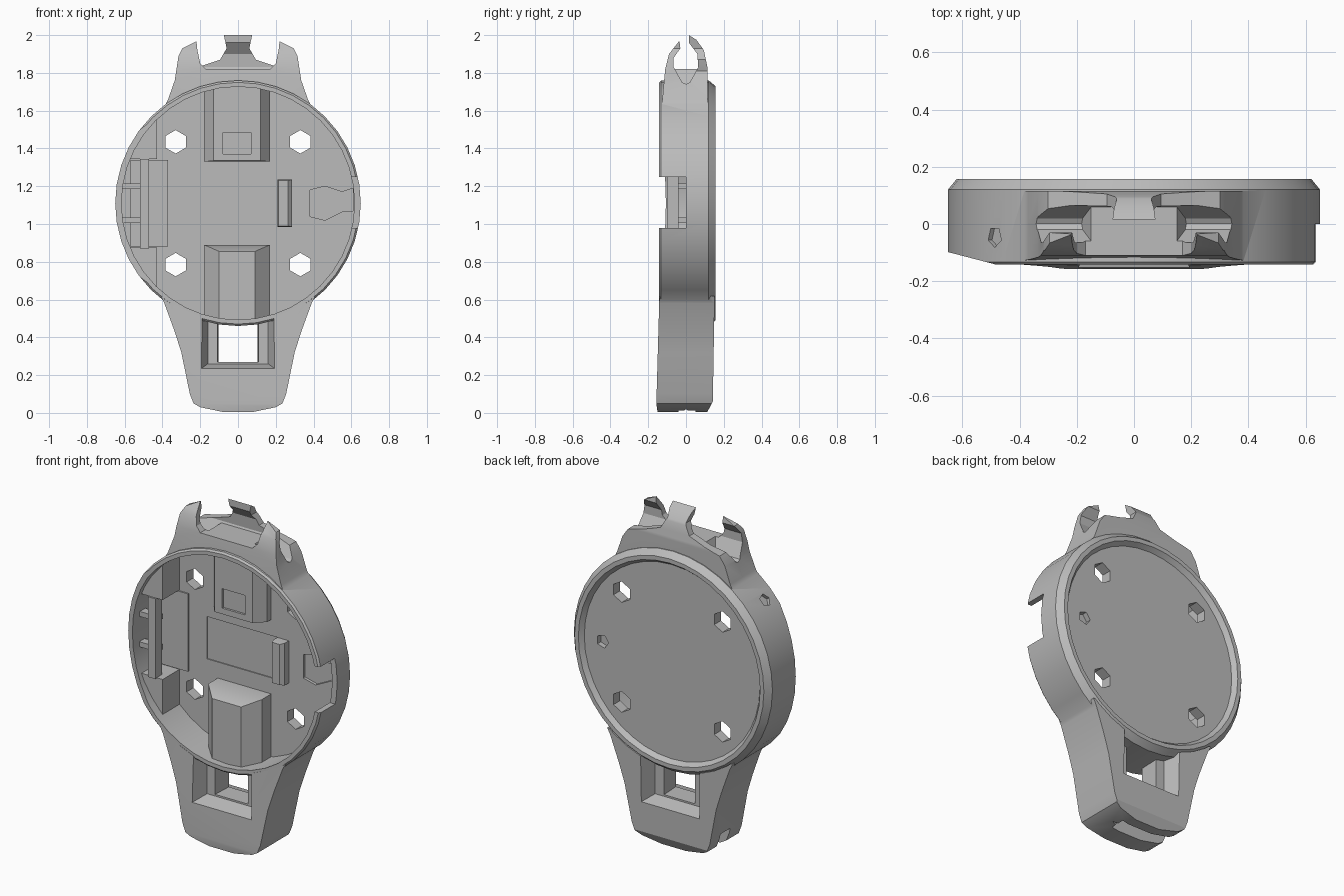
import bpy, bmesh, math
from mathutils import Matrix, Vector

cube = bpy.data.objects.get("Cube")
if cube:
    bpy.data.objects.remove(cube)

grey = bpy.data.materials.new("mid_grey_plastic")
grey.use_nodes = True
GREY = (0.5, 0.5, 0.5, 1)
grey.diffuse_color = GREY
grey.node_tree.nodes["Principled BSDF"].inputs["Base Color"].default_value = GREY
CZ = 1.11     # height of the dish centre
FLOOR = 0.068  # depth of the dish floor


def finish(name, bm):
    bmesh.ops.remove_doubles(bm, verts=bm.verts, dist=1e-5)
    bmesh.ops.recalc_face_normals(bm, faces=bm.faces)
    mesh = bpy.data.meshes.new(name)
    bm.to_mesh(mesh)
    bm.free()
    obj = bpy.data.objects.new(name, mesh)
    obj.data.materials.append(grey)
    bpy.context.collection.objects.link(obj)
    return obj


def loft(name, sections, axis="y"):
    """Solid through equal-length outlines; each section is (depth, points)."""
    place = {"x": lambda d, u, v: (d, u, v), "y": lambda d, u, v: (u, d, v),
             "z": lambda d, u, v: (u, v, d)}[axis]
    bm = bmesh.new()
    rings = [[bm.verts.new(place(d, u, v)) for u, v in pts] for d, pts in sections]
    for a, b in zip(rings, rings[1:]):
        for i in range(len(a)):
            j = (i + 1) % len(a)
            bm.faces.new((a[i], a[j], b[j], b[i]))
    bm.faces.new(rings[0])
    bm.faces.new(rings[-1])
    return finish(name, bm)


def prism(name, pts, lo, hi, axis="y"):
    return loft(name, [(lo, pts), (hi, pts)], axis)


def rect(x0, x1, z0, z1):
    return [(x0, z0), (x1, z0), (x1, z1), (x0, z1)]


def ngon(x, z, r, n=6, turn=0.5):
    return [(x + r * math.cos(math.tau * (i + turn) / n),
             z + r * math.sin(math.tau * (i + turn) / n)) for i in range(n)]


def mirrored(half):
    """Close a half outline by reflecting it across x = 0."""
    return half + [(-x, z) for x, z in reversed(half)]


def disc(name, sections, steps=40):
    """Solid of stacked circles about the dish axis; sections are (radius, y)."""
    return loft(name, [(y, ngon(0, CZ, r, steps, 0)) for r, y in sections])


def combine(target, tool, operation="DIFFERENCE"):
    mod = target.modifiers.new("join", "BOOLEAN")
    mod.operation, mod.object, mod.solver = operation, tool, "EXACT"
    bpy.context.view_layer.objects.active = target
    bpy.ops.object.modifier_apply(modifier=mod.name)
    bpy.data.objects.remove(tool)


# Dish: chamfered back ring, sunken back plate, open cavity
case = disc("case", [(0.64, -0.142), (0.65, -0.132), (0.65, 0.12), (0.62, 0.157),
                     (0.595, 0.157), (0.575, 0.13)])
combine(case, disc("cavity", [(0.617, -0.3), (0.617, FLOOR)]))
# sloped right rim and left side notch
combine(case, prism("rim_wedge", [(-0.47, -0.3), (-0.47, -0.145), (-0.7, -0.085), (-0.7, -0.3)], 0.4, 1.8, "z"))
combine(case, prism("side_notch", rect(0.55, 0.8, 0.98, 1.25), -0.3, 0))

# Lower lug: front outline trimmed by a side profile
lower = prism("lower_lug", mirrored([(0.41, 0.62), (0.39, 0.58), (0.335, 0.43), (0.3, 0.32),
                                     (0.255, 0.1), (0.235, 0.05), (0.2, 0.03), (0.08, 0.005)]), -0.2, 0.2)
combine(lower, prism("trim", [(-0.14, 0.65), (-0.157, 0.05), (-0.15, 0), (-0.03, 0), (0, 0.02),
                              (0.03, 0), (0.11, 0), (0.142, 0.06), (0.152, 0.65)], -1, 1, "x"), "INTERSECT")
wide, narrow = rect(-0.2, 0.2, 0.23, 0.56), rect(-0.16, 0.16, 0.26, 0.56)
for side in (-1, 1):
    combine(lower, loft("pocket", [(side * 0.17, wide), (side * 0.06, narrow)]))
combine(lower, loft("slot", [(-0.1, rect(-0.11, 0.11, 0.27, 0.55)), (0.1, rect(-0.1, 0.1, 0.27, 0.55))]))
# strap groove under the lug
combine(lower, prism("groove", rect(-0.3, 0.12, -0.1, 0.13), -0.04, 0.05))

# Upper lug: front pair of hooks and one rear hook
front = prism("front_hooks", mirrored([(0.4, 1.6), (0.37, 1.66), (0.335, 1.76), (0.315, 1.89), (0.295, 1.93),
                                       (0.22, 1.967), (0.215, 1.92), (0.2, 1.85), (0.17, 1.82)]), -0.3, 0.3)
combine(front, prism("trim", [(-0.13, 1.6), (-0.12, 1.72), (-0.11, 1.82), (-0.09, 1.9), (-0.035, 1.97),
                              (-0.03, 1.93), (-0.065, 1.88), (-0.065, 1.83), (-0.02, 1.75), (0.002, 1.74),
                              (0.002, 1.6)], -1, 1, "x"), "INTERSECT")
rear = prism("rear_hook", mirrored([(0.4, 1.6), (0.37, 1.66), (0.335, 1.76), (0.3, 1.81), (0.2, 1.835),
                                    (0.095, 1.87), (0.06, 1.93), (0.075, 2.0)]), -0.3, 0.3)
combine(rear, prism("trim", [(0, 1.6), (0.115, 1.6), (0.115, 1.82), (0.095, 1.92), (0.055, 1.975), (0.015, 2.0),
                             (0.015, 1.96), (0.06, 1.9), (0.065, 1.83), (0.02, 1.75), (0, 1.74)], -1, 1, "x"),
        "INTERSECT")
# saddle between the hooks
saddle = prism("saddle", mirrored([(0.2, 1.7), (0.15, 1.82)]), -0.075, 0.075)

# Lugs stop inside the dish wall
for lug in (lower, front, rear, saddle):
    combine(lug, disc("dish_void", [(0.632, -0.4), (0.632, 0.4)]))
    combine(case, lug, "UNION")

# Screw holes, connector recess, shallow centre recess, rear dimple
for x in (-0.33, 0.33):
    for z in (0.785, 1.435):
        combine(case, prism("screw_hole", ngon(x, z, 0.062), -0.05, 0.3))
combine(case, prism("connector_recess", [(0.38, 1.04), (0.46, 1.02), (0.56, 1.07), (0.61, 1.07),
                                         (0.61, 1.19), (0.55, 1.17), (0.46, 1.2), (0.38, 1.18)], 0, 0.085))
combine(case, prism("centre_recess", rect(-0.25, 0.22, 0.985, 1.235), 0, FLOOR + 0.006))
combine(case, prism("rear_dimple", ngon(0.455, CZ, 0.04, 5), 0.1, 0.3))

# Blind radial hole in the upper right wall
hole = prism("radial_hole", ngon(0, 0, 0.037, 5), -0.02, 0.1)
out = Vector((-0.75, 0, 0.66)).normalized()
hole.matrix_world = (Matrix.Translation(Vector((0, -0.045, CZ)) + out * 0.65)
                     @ out.to_track_quat("Y", "Z").to_matrix().to_4x4())
bpy.context.view_layer.update()
combine(case, hole)

# Raised blocks on the dish floor
base = FLOOR + 0.01
foot = rect(-0.18, 0.17, 0.487, 0.89)
lower_block = loft("lower_block", [(base, foot), (-0.02, foot), (-0.1, rect(-0.1, 0.09, 0.487, 0.855))])
foot = rect(-0.18, 0.17, 1.33, 1.733)
upper_block = loft("upper_block", [(base, foot), (0.03, foot), (-0.035, rect(-0.13, 0.12, 1.335, 1.733))])
combine(upper_block, prism("window", rect(-0.08, 0.07, 1.37, 1.485), -0.1, -0.022))
foot = rect(0.21, 0.285, 0.985, 1.235)
centre_bar = loft("centre_bar", [(base, foot), (0.03, foot), (0.01, rect(0.215, 0.265, 0.99, 1.23))])

# Battery clip on the right side: corner fills, bar, ribs, base plate
parts = [case, lower_block, upper_block, centre_bar]
for name, s in (("upper_fill", 1), ("lower_fill", -1)):
    pts = [(-0.43, CZ + s * 0.235), (-0.58, CZ + s * 0.235), (-0.46, CZ + s * 0.43), (-0.43, CZ + s * 0.46)]
    parts.append(prism(name, pts, -0.09, base))
parts.append(prism("clip_bar", rect(-0.52, -0.47, 0.87, 1.345), -0.1, -0.04))
parts.append(prism("clip_base", rect(-0.57, -0.37, 0.88, 1.34), FLOOR - 0.008, base))
for z in (1.02, 1.2):
    parts.append(prism("clip_rib", rect(-0.63, -0.49, z - 0.015, z + 0.015), -0.05, 0.0))

for obj in parts:
    bpy.ops.object.select_all(action="DESELECT")
    obj.select_set(True)
    bpy.context.view_layer.objects.active = obj
    bpy.ops.object.shade_smooth_by_angle(angle=math.radians(25))
